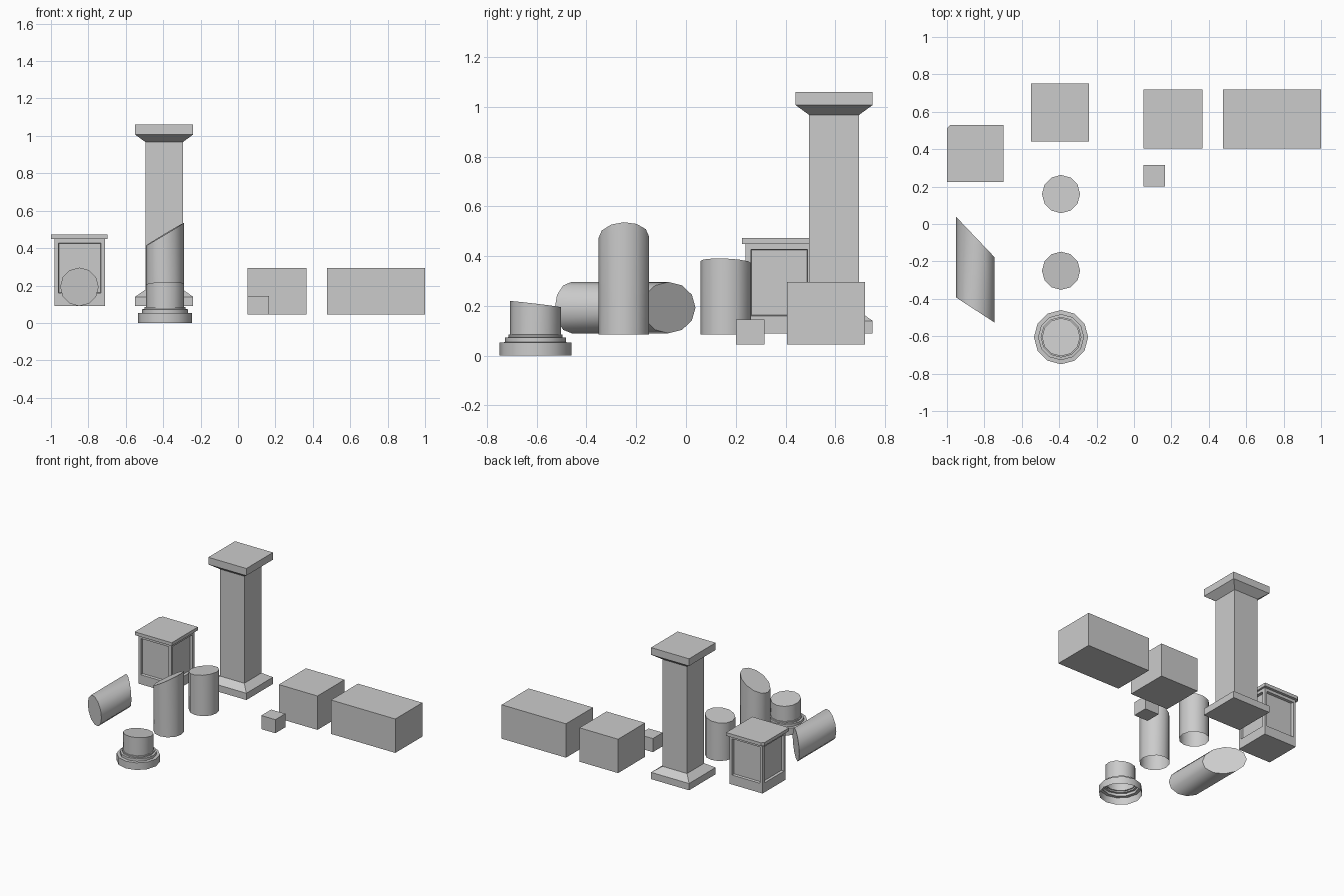
import bpy, bmesh, math

if "Cube" in bpy.data.objects:
    bpy.data.objects.remove(bpy.data.objects["Cube"])


def finish(name, bm, smooth=False):
    bmesh.ops.recalc_face_normals(bm, faces=bm.faces[:])
    mesh = bpy.data.meshes.new(name)
    bm.to_mesh(mesh)
    bm.free()
    ob = bpy.data.objects.new(name, mesh)
    bpy.context.collection.objects.link(ob)
    if smooth:
        bpy.ops.object.select_all(action='DESELECT')
        bpy.context.view_layer.objects.active = ob
        ob.select_set(True)
        bpy.ops.object.shade_smooth_by_angle(angle=math.radians(35))
    return ob


def stack(name, centre, profile, n=12, tilt=(0, 0), tilt0=(0, 0), base_cap=False, lying=False):
    """Stacked rings of (radius, height); tilt slopes the top cut, tilt0 the bottom cut."""
    bm = bmesh.new()
    square = n == 4
    rings = []
    for k, (r, h) in enumerate(profile):
        slope = tilt if k == len(profile) - 1 else tilt0 if k == 0 else (0, 0)
        ring = []
        for i in range(n):
            a = 2 * math.pi * i / n + (math.pi / 4 if square else 0)
            rr = r * math.sqrt(2) if square else r
            u, v = rr * math.cos(a), rr * math.sin(a)
            w = h + slope[0] * u + slope[1] * v
            co = (u, w, v) if lying else (u, v, w)
            ring.append(bm.verts.new([c + d for c, d in zip(co, centre)]))
        rings.append(ring)
    for a, b in zip(rings, rings[1:]):
        for i in range(n):
            j = (i + 1) % n
            bm.faces.new((a[i], a[j], b[j], b[i]))
    bm.faces.new(rings[-1])
    if base_cap:
        bm.faces.new(rings[0][::-1])
    return finish(name, bm, not square)


def box_mesh(lo, hi):
    bm = bmesh.new()
    bmesh.ops.create_cube(bm, size=1)
    for v in bm.verts:
        v.co = [l if c < 0 else h for c, l, h in zip(v.co, lo, hi)]
    return bm


# Square pillar with flared base and capital
stack("square_pillar", (-0.395, 0.595, 0),
      [(0.155, 0.09), (0.155, 0.14), (0.10, 0.178), (0.10, 0.967), (0.155, 1.007), (0.155, 1.06)],
      n=4, base_cap=True)

# Stone blocks
for name, lo, hi in [("long_block", (0.475, 0.405, 0.045), (1.0, 0.72, 0.295)),
                     ("medium_block", (0.05, 0.405, 0.045), (0.365, 0.72, 0.295)),
                     ("small_block", (0.05, 0.2, 0.045), (0.165, 0.315, 0.145))]:
    finish(name, box_mesh(lo, hi))

# Pedestal body with a recessed panel on each side
bm = box_mesh((-0.982, 0.24, 0.09), (-0.712, 0.51, 0.448))
bm.normal_update()
sides = [f for f in bm.faces if abs(f.normal.z) < 0.5]
bmesh.ops.inset_individual(bm, faces=sides, thickness=0.03)
for f in sides:
    for v in f.verts:
        if v.co.z < 0.25:
            v.co.z = 0.16
bmesh.ops.inset_individual(bm, faces=sides, thickness=0.004, depth=-0.018)
finish("pedestal_body", bm)

# Pedestal slab with one chipped corner
bm = box_mesh((-1.0, 0.225, 0.448), (-0.698, 0.53, 0.472))
corner = [e for e in bm.edges if all(v.co.x < -0.99 and v.co.y > 0.5 for v in e.verts)]
bmesh.ops.bevel(bm, geom=corner, offset=0.018, segments=1, affect='EDGES')
finish("pedestal_slab", bm)

# Broken column drums, hollow underneath
stack("tall_broken_drum", (-0.39, -0.25, 0), [(0.102, 0.085), (0.102, 0.475)], tilt=(0.6, 0.03))
stack("short_broken_drum", (-0.39, 0.16, 0), [(0.102, 0.085), (0.102, 0.376)], tilt=(0.14, -0.04))

# Column base with stepped rings
stack("column_base", (-0.39, -0.605, 0),
      [(0.145, 0), (0.145, 0.053), (0.123, 0.054), (0.123, 0.073), (0.109, 0.074),
       (0.109, 0.084), (0.102, 0.085), (0.102, 0.207)], tilt=(0.02, -0.12))

# Fallen drum lying along y with slanted ends
stack("fallen_drum", (-0.848, 0, 0.193), [(0.103, -0.46), (0.103, -0.07)],
      tilt=(-1.05, 0), tilt0=(-0.65, 0), base_cap=True, lying=True)
